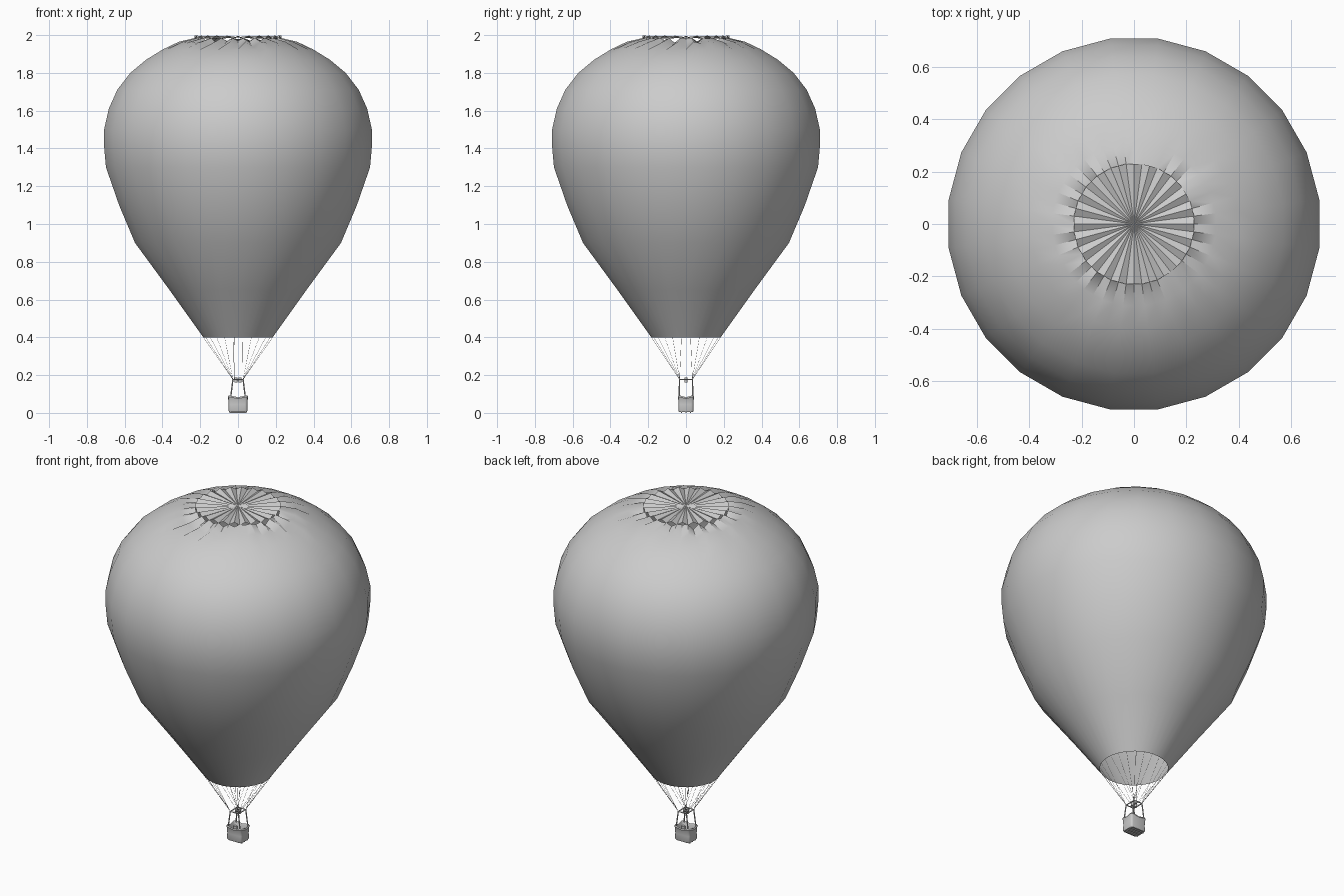
import bpy, bmesh, math, random
from mathutils import Vector

if "Cube" in bpy.data.objects:
    bpy.data.objects.remove(bpy.data.objects["Cube"])

random.seed(4)
GORES = 24
COLS = GORES * 2


def finish(bm, name, smooth=None):
    bmesh.ops.recalc_face_normals(bm, faces=bm.faces)
    me = bpy.data.meshes.new(name)
    bm.to_mesh(me)
    bm.free()
    ob = bpy.data.objects.new(name, me)
    bpy.context.collection.objects.link(ob)
    if smooth:
        bpy.ops.object.select_all(action='DESELECT')
        ob.select_set(True)
        bpy.context.view_layer.objects.active = ob
        bpy.ops.object.shade_smooth_by_angle(angle=math.radians(smooth))
    return ob


def loft(bm, rings):
    vs = [[bm.verts.new(p) for p in r] for r in rings]
    n = len(vs[0])
    for a, b in zip(vs, vs[1:]):
        for i in range(n):
            j = (i + 1) % n
            bm.faces.new((a[i], a[j], b[j], b[i]))
    return vs


def rod(bm, p, q, r, sides=6):
    p, q = Vector(p), Vector(q)
    rot = (q - p).to_track_quat('Z', 'Y')
    ring = [rot @ Vector((r * math.cos(t), r * math.sin(t), 0))
            for t in (2 * math.pi * i / sides for i in range(sides))]
    vs = loft(bm, [[p + v for v in ring], [q + v for v in ring]])
    bm.faces.new(vs[0])
    bm.faces.new(vs[1])


def gore_point(i, r, z):
    # even columns are seams, odd columns lie on the chord between seams
    a = math.radians(7.5 + i * 360 / COLS)
    k = 1 if i % 2 == 0 else math.cos(math.pi / GORES)
    return Vector((r * k * math.cos(a), r * k * math.sin(a), z))


# envelope: 24 flat gores with loose cloth near the crown
profile = [(0.185, 0.40), (0.365, 0.65), (0.55, 0.90), (0.635, 1.10), (0.705, 1.30),
           (0.715, 1.41), (0.715, 1.50), (0.69, 1.61), (0.645, 1.71), (0.575, 1.80),
           (0.49, 1.87), (0.40, 1.925), (0.315, 1.965), (0.23, 1.985)]
rings = []
for r, z in profile:
    ring = []
    for i in range(COLS):
        dip = random.uniform(0.0, 0.035) if r < 0.35 and z > 1.9 and i % 2 else 0
        ring.append(gore_point(i, r, z - dip))
    rings.append(ring)
bm = bmesh.new()
vs = loft(bm, rings)
env = finish(bm, "envelope", 40)
sharp = env.data.attributes.get("sharp_edge") or env.data.attributes.new("sharp_edge", 'BOOLEAN', 'EDGE')
for e in env.data.edges:
    a, b = e.vertices
    if abs(a - b) == COLS and a % 2 == 0:
        sharp.data[e.index].value = True

# crown vent: pleated disc closing the top
bm = bmesh.new()
rings = []
for r in (0.232, 0.15, 0.08, 0.03):
    rings.append([gore_point(i, r, 1.989 + (0.008 if i % 2 else -0.008) * r / 0.232)
                  for i in range(COLS)])
vs = loft(bm, rings)
c = bm.verts.new((0, 0, 1.989))
for i in range(COLS):
    bm.faces.new((vs[-1][i], vs[-1][(i + 1) % COLS], c))
finish(bm, "crown_vent", 30)

# basket: rounded rectangular shell with a dipped rim
def rrect(hx, hy, z, rad, dip=0.0):
    pts = []
    for sx, sy, a0 in ((1, 1, 0), (-1, 1, 90), (-1, -1, 180), (1, -1, 270)):
        for k in range(4):
            a = math.radians(a0 + 30 * k)
            pts.append(Vector((sx * (hx - rad) + rad * math.cos(a),
                               sy * (hy - rad) + rad * math.sin(a), z)))
        nx, ny = {(1, 1): (0, hy), (-1, 1): (-hx, 0),
                  (-1, -1): (0, -hy), (1, -1): (hx, 0)}[(sx, sy)]
        pts.append(Vector((nx, ny, z - dip)))
    return pts


bm = bmesh.new()
vs = loft(bm, [rrect(0.047, 0.037, 0.005, 0.012), rrect(0.050, 0.040, 0.012, 0.012),
               rrect(0.049, 0.039, 0.045, 0.012), rrect(0.051, 0.041, 0.078, 0.012, 0.008),
               rrect(0.054, 0.043, 0.084, 0.013, 0.008), rrect(0.050, 0.040, 0.091, 0.012, 0.008),
               rrect(0.046, 0.036, 0.085, 0.010, 0.008), rrect(0.045, 0.035, 0.014, 0.010)])
bm.faces.new(vs[0])
bm.faces.new(vs[-1])
finish(bm, "basket", 40)

# skids under the basket
bm = bmesh.new()
for y in (-0.024, 0, 0.024):
    rod(bm, (-0.045, y, 0.004), (0.045, y, 0.004), 0.004)
finish(bm, "basket_skids", 40)

# gas bottles in the basket corners
bm = bmesh.new()
for sx in (-1, 1):
    for sy in (-1, 1):
        rod(bm, (sx * 0.033, sy * 0.023, 0.014), (sx * 0.033, sy * 0.023, 0.066), 0.010, 12)
finish(bm, "gas_bottles", 40)

# uprights and load frame above the basket
corners = [(0.027, 0.034), (-0.027, 0.034), (-0.027, -0.034), (0.027, -0.034)]
bm = bmesh.new()
for i, (x, y) in enumerate(corners):
    nx, ny = corners[(i + 1) % 4]
    rod(bm, (x * 1.45, y * 1.08, 0.08), (x, y, 0.177), 0.0035, 8)
    rod(bm, (x, y, 0.176), (nx, ny, 0.176), 0.003, 8)
finish(bm, "load_frame", 40)

# twin burner with its crossbar
bm = bmesh.new()
rod(bm, (0, -0.034, 0.176), (0, 0.034, 0.176), 0.003, 8)
for x in (-0.011, 0.011):
    rod(bm, (x, 0, 0.162), (x, 0, 0.188), 0.008, 12)
rod(bm, (-0.012, 0, 0.175), (0.012, 0, 0.175), 0.004, 8)
finish(bm, "burner", 40)

# suspension cables from frame corners to every mouth seam
bm = bmesh.new()
for i in range(0, COLS, 2):
    p = gore_point(i, 0.185, 0.40)
    x = math.copysign(0.027, p.x)
    y = math.copysign(0.034, p.y)
    rod(bm, (x, y, 0.177), p, 0.0007, 4)
finish(bm, "suspension_cables")

# vent cord hanging inside the envelope
bm = bmesh.new()
rod(bm, (-0.02, 0, 0.18), (0, 0, 1.985), 0.0008, 4)
finish(bm, "vent_cord")
